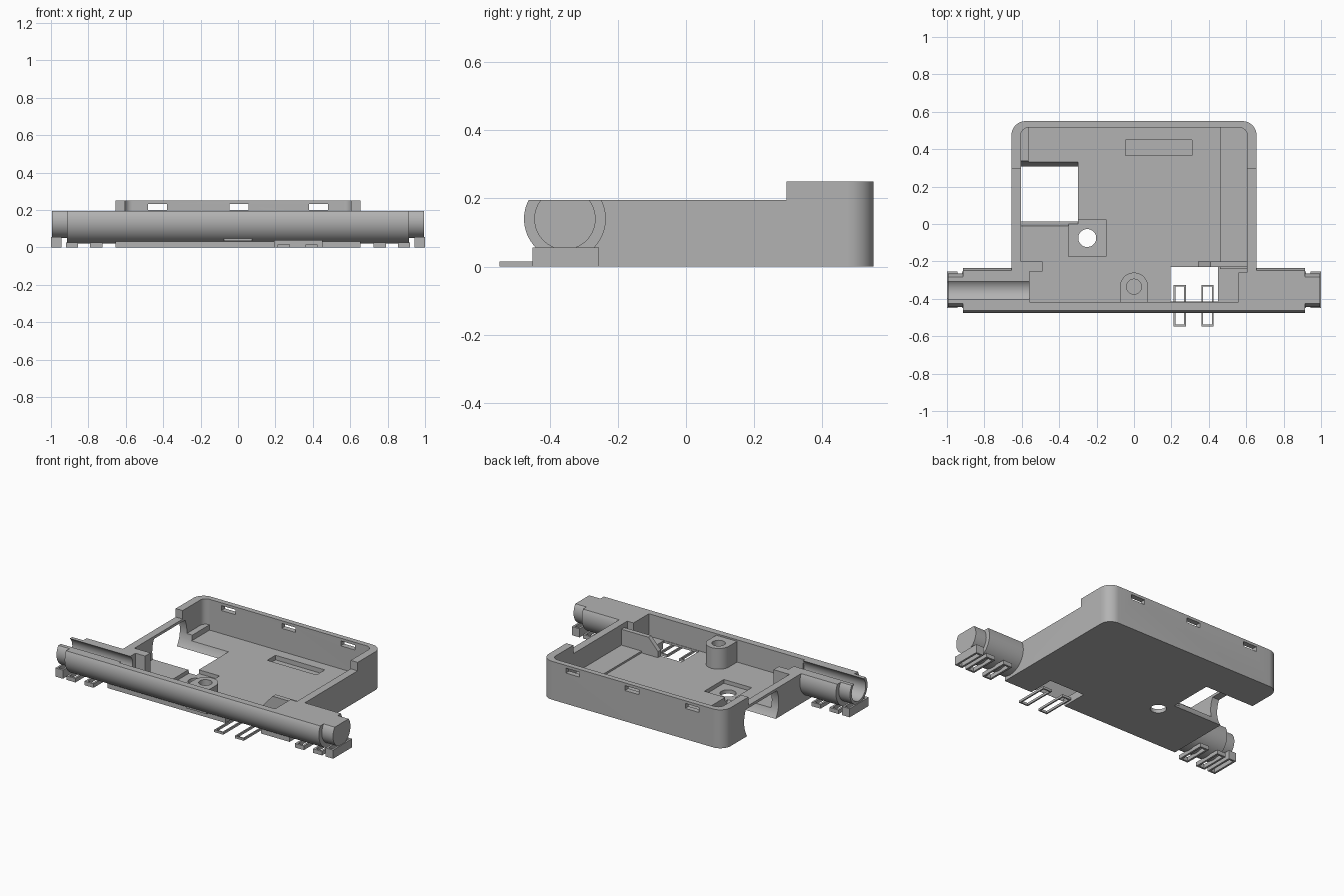
import bpy, bmesh, math
from mathutils import Matrix, Vector

if "Cube" in bpy.data.objects:
    bpy.data.objects.remove(bpy.data.objects["Cube"])

grey = bpy.data.materials.new("plain grey plastic")
grey.use_nodes = True
colour = (0.45, 0.45, 0.45, 1)
grey.diffuse_color = colour
grey.node_tree.nodes["Principled BSDF"].inputs["Base Color"].default_value = colour


def finish(name, bm):
    bmesh.ops.recalc_face_normals(bm, faces=bm.faces)
    mesh = bpy.data.meshes.new(name)
    bm.to_mesh(mesh)
    bm.free()
    mesh.materials.append(grey)
    ob = bpy.data.objects.new(name, mesh)
    bpy.context.collection.objects.link(ob)
    return ob


def box(name, x, y, z, round_back=0):
    """Box from (min, max) pairs, with optional rounded upright edges at the back."""
    bm = bmesh.new()
    bmesh.ops.create_cube(bm, size=1)
    for v in bm.verts:
        v.co = Vector([r[0] if c < 0 else r[1] for c, r in zip(v.co, (x, y, z))])
    if round_back:
        edges = [e for e in bm.edges if all(v.co.y > y[1] - 0.001 for v in e.verts)
                 and abs(e.verts[0].co.z - e.verts[1].co.z) > 0.01]
        bmesh.ops.bevel(bm, geom=edges, offset=round_back, segments=10,
                        profile=0.5, affect='EDGES')
    return finish(name, bm)


def rod(name, centre, radius, length, axis='X', sides=64):
    bm = bmesh.new()
    bmesh.ops.create_cone(bm, cap_ends=True, segments=sides,
                          radius1=radius, radius2=radius, depth=length)
    turn = Matrix.Rotation(math.pi / 2, 4, 'Y') if axis == 'X' else Matrix()
    bmesh.ops.transform(bm, matrix=Matrix.Translation(centre) @ turn, verts=bm.verts)
    return finish(name, bm)


def prism(name, outline, y):
    """Outline in x and z, extruded along y."""
    bm = bmesh.new()
    face = bm.faces.new([bm.verts.new((px, y[0], pz)) for px, pz in outline])
    made = bmesh.ops.extrude_face_region(bm, geom=[face])["geom"]
    bmesh.ops.translate(bm, vec=(0, y[1] - y[0], 0),
                        verts=[g for g in made if isinstance(g, bmesh.types.BMVert)])
    return finish(name, bm)


def combine(target, tool, operation):
    tool.hide_render = True
    mod = target.modifiers.new("combine", 'BOOLEAN')
    mod.operation, mod.object, mod.solver = operation, tool, 'EXACT'
    bpy.context.view_layer.objects.active = target
    bpy.ops.object.modifier_apply(modifier=mod.name)
    bpy.data.objects.remove(tool)


def cut(target, tool):
    combine(target, tool, 'DIFFERENCE')


def join(target, tool):
    combine(target, tool, 'UNION')


FLOOR, RIM, TUBE_Y, TUBE_Z = 0.05, 0.195, -0.355, 0.14

# Outer shell: tray, cross tube, narrower tube ends
body = box("tray_body", (-0.655, 0.655), (-0.3, 0.55), (0, 0.25), 0.075)
join(body, box("tray_front", (-0.655, 0.655), (-0.405, -0.28), (0, 0.15)))
join(body, rod("tube", (0, TUBE_Y, TUBE_Z), 0.12, 1.83))
join(body, rod("tube_ends", (0, TUBE_Y, TUBE_Z), 0.09, 1.99))
cut(body, box("rim_cutter", (-1.2, 1.2), (-0.8, 0.295), (RIM, 0.5)))

# Inner cavities: main tray, neck and front pocket
cut(body, box("tray_cavity", (-0.605, 0.605), (-0.2, 0.515), (FLOOR, 0.5), 0.04))
cut(body, box("neck_cavity", (-0.49, 0.605), (-0.26, -0.15), (FLOOR, 0.5)))
cut(body, box("pocket_cavity", (-0.56, 0.56), (-0.418, -0.255), (FLOOR, 0.5)))

# Open bore at the right end of the tube
cut(body, rod("tube_bore", (-0.83, TUBE_Y, TUBE_Z), 0.072, 0.56))

# Ledges along the inner walls
join(body, box("right_ledge", (-0.63, -0.565), (0.2, 0.53), (0.02, 0.085)))
join(body, box("left_ledge", (0.46, 0.63), (-0.24, 0.53), (0.02, 0.062)))

# Cylindrical recess through the floor and the right wall
arch = rod("wheel_recess", (-0.55, 0.16, 0.1), 0.178, 0.5)
cut(arch, box("recess_limit", (-1, 0), (-0.2, 0.5), (0.178, 0.5)))
cut(body, arch)

# Floor openings and shallow recesses
cut(body, box("contact_opening", (0.195, 0.45), (-0.415, -0.23), (-0.1, 0.12)))
cut(body, box("square_recess", (-0.35, -0.15), (-0.175, 0.025), (0.025, 0.12)))
cut(body, box("floor_slot", (-0.045, 0.31), (0.365, 0.45), (0.02, 0.12)))
cut(body, rod("floor_hole", (-0.25, -0.075, 0), 0.048, 0.3, 'Z', 40))

# Three windows through the back wall
for wx in (-0.43, 0.005, 0.43):
    cut(body, box("window", (wx - 0.05, wx + 0.05), (0.45, 0.6), (0.2, 0.232)))

# Screw boss against the front wall
boss = rod("screw_boss", (0, -0.335, 0.11), 0.075, 0.15, 'Z', 48)
join(boss, box("boss_root", (-0.075, 0.075), (-0.43, -0.335), (0.035, 0.185)))
cut(boss, rod("screw_hole", (0, -0.335, 0.16), 0.04, 0.2, 'Z', 32))

# Low divider with a sloping end
divider = prism("left_divider", [(0.342, 0.04), (0.62, 0.04), (0.62, 0.165),
                                 (0.41, 0.165), (0.342, 0.09)], (-0.23, -0.2))


def contact(name, x, y, height, wire):
    """Flat rectangular loop."""
    ring = box(name, x, y, (0, height))
    cut(ring, box("loop_hole", (x[0] + wire, x[1] - wire),
                  (y[0] + wire, y[1] - wire), (-0.1, 0.2)))
    return ring


# Contact loops below both tube ends and in front of the tray
parts = [body, boss, divider]
for side, sign in (("left", 1), ("right", -1)):
    for label, inner, outer, height in (("outer", 0.945, 1.0, 0.056),
                                        ("middle", 0.855, 0.92, 0.026),
                                        ("inner", 0.725, 0.79, 0.026)):
        span = sorted((sign * inner, sign * outer))
        parts.append(contact(f"{side}_{label}_contact", span, (-0.45, -0.255), height, 0.013))
for label, x0 in (("first", 0.212), ("second", 0.36)):
    parts.append(contact(f"front_{label}_contact", (x0, x0 + 0.065), (-0.547, -0.325), 0.015, 0.009))

# Smooth round surfaces, keep hard edges
for ob in bpy.context.selected_objects:
    ob.select_set(False)
for ob in parts:
    ob.select_set(True)
bpy.context.view_layer.objects.active = body
bpy.ops.object.shade_smooth_by_angle(angle=math.radians(30))
